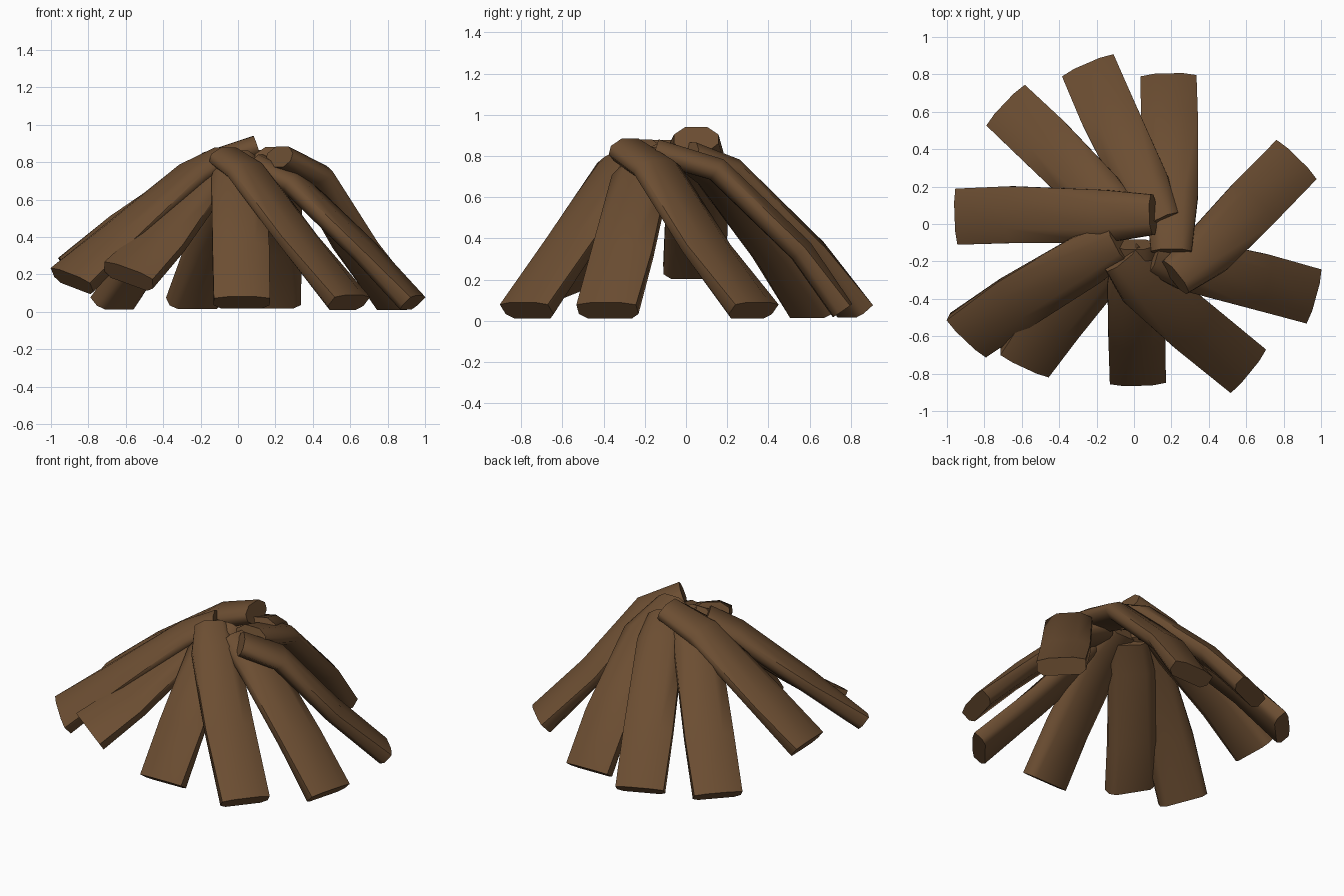
import bpy, bmesh, math
from mathutils import Vector

if "Cube" in bpy.data.objects:
    bpy.data.objects.remove(bpy.data.objects["Cube"])

wood = bpy.data.materials.new("brown wood")
wood.diffuse_color = (0.15, 0.076, 0.032, 1)
wood.use_nodes = True
wood.node_tree.nodes["Principled BSDF"].inputs["Base Color"].default_value = wood.diffuse_color

# eight-sided half sections (across, thickness): square foot, flattened round body
FOOT = [(1, -0.025), (1, 0.04), (0.5, 0.055), (-0.5, 0.055),
        (-1, 0.04), (-1, -0.025), (-0.75, -0.055), (0.75, -0.055)]
BODY = [(1, -0.025), (1, 0.02), (0.5, 0.058), (-0.5, 0.058),
        (-1, 0.02), (-1, -0.025), (-0.6, -0.06), (0.6, -0.06)]
SECTIONS = [FOOT, BODY, BODY, BODY]
HALF_WIDTH = [0.15, 0.152, 0.142, 0.108]


def make_log(name, path, roll=0):
    """Bent log swept along four centre points, outer end first."""
    pts = [Vector(p) for p in path]
    bm = bmesh.new()
    rings = []
    for i, p in enumerate(pts):
        a, b = pts[max(i - 1, 0)], pts[min(i + 1, 3)]
        t = (b - a).normalized()
        side = Vector((-t.y, t.x, 0)).normalized()
        up = t.cross(side)
        r = math.radians(roll) * max(0, 1 - 0.4 * i)
        s2 = side * math.cos(r) + up * math.sin(r)
        u2 = up * math.cos(r) - side * math.sin(r)
        rings.append([bm.verts.new(p + s2 * x * HALF_WIDTH[i] + u2 * y)
                      for x, y in SECTIONS[i]])
    for r0, r1 in zip(rings, rings[1:]):
        for j in range(8):
            k = (j + 1) % 8
            bm.faces.new((r0[j], r0[k], r1[k], r1[j]))
    bm.faces.new(rings[0])
    bm.faces.new(rings[-1])
    bmesh.ops.recalc_face_normals(bm, faces=bm.faces)
    me = bpy.data.meshes.new(name)
    bm.to_mesh(me)
    bm.free()
    me.materials.append(wood)
    ob = bpy.data.objects.new(name, me)
    bpy.context.collection.objects.link(ob)
    bpy.ops.object.select_all(action='DESELECT')
    ob.select_set(True)
    bpy.context.view_layer.objects.active = ob
    bpy.ops.object.shade_smooth_by_angle(angle=math.radians(60))


# logs standing on the ground
make_log("log_north", [(.185, .76, .05), (.19, .56, .34), (.2, .15, .735), (.2, -.15, .825)])
make_log("log_north_northwest", [(-.235, .82, .05), (-.14, .6, .34), (.05, .2, .735), (.14, .01, .81)])
make_log("log_northwest", [(-.665, .615, .05), (-.48, .44, .33), (-.19, .15, .71), (-.05, .02, .8)])
make_log("log_northeast", [(.85, .325, .05), (.63, .1, .355), (.4, -.14, .735), (.22, -.285, .83)])
make_log("log_east", [(.935, -.38, .05), (.68, -.31, .325), (.3, -.22, .69), (.1, -.16, .79)])
make_log("log_southeast", [(.59, -.77, .05), (.32, -.55, .39), (.05, -.32, .75), (-.065, -.18, .825)])
make_log("log_south", [(.02, -.82, .05), (.015, -.62, .34), (.0, -.31, .71), (.0, -.11, .81)])

# logs leaning on the pile with their feet off the ground
make_log("log_southwest_lower", [(-.585, -.735, .19), (-.42, -.52, .37), (-.19, -.25, .66), (-.07, -.12, .77)], 22)
make_log("log_southwest_upper", [(-.885, -.59, .165), (-.63, -.42, .41), (-.25, -.19, .735), (-.08, -.1, .825)], 20)
make_log("log_west", [(-.925, .04, .245), (-.65, .05, .465), (-.16, .04, .8), (.1, .05, .885)])
